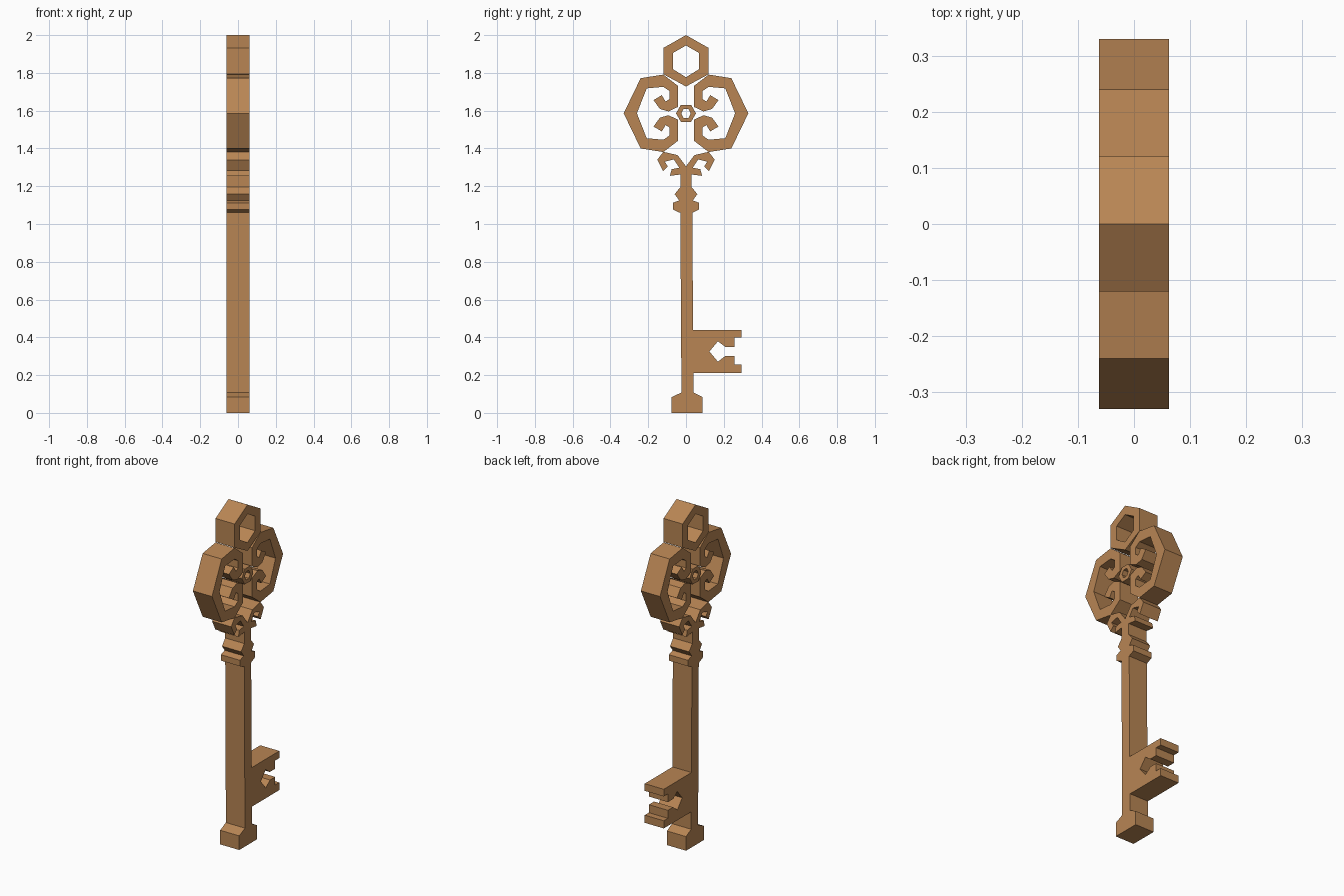
import bpy, bmesh

T = 0.062   # half thickness along x

mat = bpy.data.materials.new("warm bronze")
mat.diffuse_color = (0.48, 0.235, 0.088, 1)


def finish(name, bm):
    bmesh.ops.recalc_face_normals(bm, faces=bm.faces)
    me = bpy.data.meshes.new(name)
    bm.to_mesh(me)
    bm.free()
    me.materials.append(mat)
    ob = bpy.data.objects.new(name, me)
    bpy.context.collection.objects.link(ob)


def plate(name, pts):
    """Closed (y, z) outline extruded through the thickness."""
    bm = bmesh.new()
    a = [bm.verts.new((-T, y, z)) for y, z in pts]
    b = [bm.verts.new((T, y, z)) for y, z in pts]
    bm.faces.new(a)
    bm.faces.new(b[::-1])
    for i in range(len(pts)):
        j = (i + 1) % len(pts)
        bm.faces.new((a[i], a[j], b[j], b[i]))
    finish(name, bm)


def ring(name, outer, inner):
    """Plate with a hole; both outlines have the same number of points."""
    bm = bmesh.new()
    v = [[bm.verts.new((x, y, z)) for y, z in loop]
         for x, loop in ((-T, outer), (T, outer), (T, inner), (-T, inner))]
    n = len(outer)
    for k in range(4):
        p, q = v[k], v[(k + 1) % 4]
        for i in range(n):
            j = (i + 1) % n
            bm.faces.new((p[i], p[j], q[j], q[i]))
    finish(name, bm)


def hexagon(w, z0, z1, z2, z3):
    return [(0, z3), (w, z2), (w, z1), (0, z0), (-w, z1), (-w, z2)]


# Hanging ring at the top
ring("top_ring", hexagon(0.12, 1.728, 1.793, 1.932, 2.0),
     hexagon(0.07, 1.777, 1.82, 1.905, 1.945))

# Small ring in the middle of the bow
C = 1.586
ring("centre_ring",
     [(0.027, C + 0.045), (0.053, C), (0.027, C - 0.045),
      (-0.027, C - 0.045), (-0.053, C), (-0.027, C + 0.045)],
     [(0.013, C + 0.024), (0.025, C), (0.013, C - 0.024),
      (-0.013, C - 0.024), (-0.025, C), (-0.013, C + 0.024)])

# C-shaped scrolls of the bow: upper half outline, reflected below
outer = [(0.33, 0), (0.24, 0.186), (0.12, 0.205), (0.042, 0.145), (0.042, 0.034),
         (0.093, 0.010), (0.138, 0.023), (0.172, 0.070)]
inner = [(0.128, 0.096), (0.108, 0.062), (0.088, 0.075), (0.088, 0.118),
         (0.12, 0.140), (0.208, 0.132), (0.26, 0)]
half = outer + inner
scroll = half + [(y, -z) for y, z in half[-2:0:-1]]
for side, s in (("right", 1), ("left", -1)):
    plate(side + "_bow_scroll", [(s * y, C + z) for y, z in scroll])

# Neck: curled leaves and stepped collar, mirrored
neck = [(0.045, 1.365), (0.12, 1.382), (0.152, 1.34), (0.122, 1.28), (0.097, 1.305),
        (0.112, 1.33), (0.065, 1.342), (0.035, 1.298), (0.076, 1.29), (0.085, 1.255),
        (0.030, 1.262), (0.030, 1.195), (0.060, 1.158), (0.036, 1.125), (0.070, 1.112),
        (0.070, 1.077), (0.034, 1.06)]
plate("neck_collar", [(0, 1.305)] + neck + [(-y, z) for y, z in neck[::-1]])

# Shaft with foot and bit
plate("shaft_and_bit", [
    (-0.030, 1.06), (0.034, 1.06), (0.037, 0.44),
    (0.295, 0.44), (0.295, 0.398), (0.257, 0.398), (0.257, 0.35), (0.207, 0.35),
    (0.169, 0.379), (0.124, 0.325), (0.169, 0.271), (0.209, 0.302), (0.257, 0.302),
    (0.257, 0.255), (0.295, 0.255), (0.295, 0.21),
    (0.041, 0.21), (0.041, 0.108), (0.088, 0.083), (0.088, 0), (-0.077, 0),
    (-0.077, 0.083), (-0.024, 0.108)])
